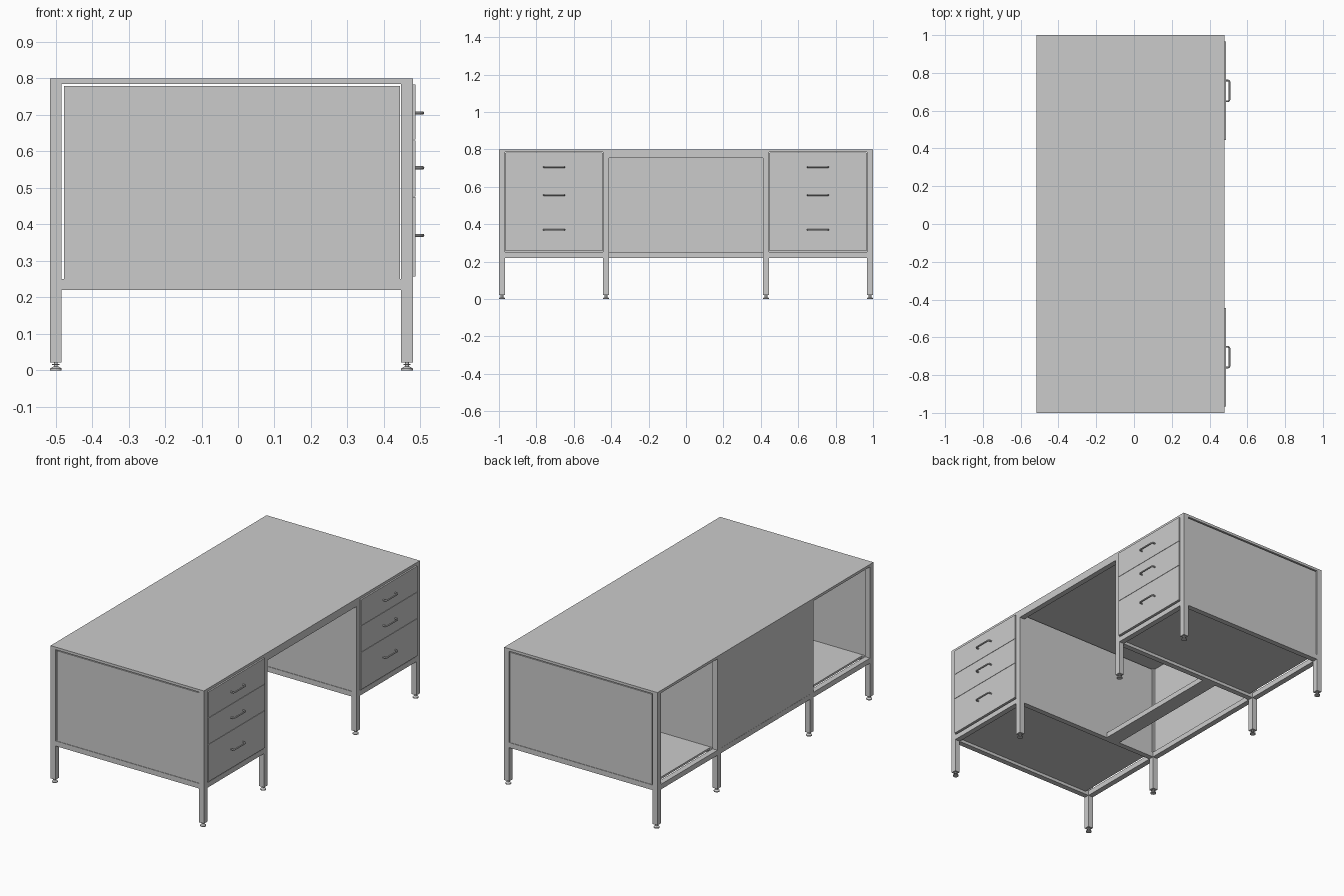
import bpy, bmesh, math

if "Cube" in bpy.data.objects:
    bpy.data.objects.remove(bpy.data.objects["Cube"])

XB, XF = -0.515, 0.479      # back and front of the frame
T = 0.032                   # square tube size


def box(name, x0, x1, y0, y1, z0, z1):
    y0, y1 = min(y0, y1), max(y0, y1)
    me = bpy.data.meshes.new(name)
    bm = bmesh.new()
    bmesh.ops.create_cube(bm, size=1)
    for v in bm.verts:
        v.co = ((x0 + x1) / 2 + v.co.x * (x1 - x0),
                (y0 + y1) / 2 + v.co.y * (y1 - y0),
                (z0 + z1) / 2 + v.co.z * (z1 - z0))
    bm.to_mesh(me)
    bm.free()
    ob = bpy.data.objects.new(name, me)
    bpy.context.collection.objects.link(ob)
    return ob


def smooth(ob):
    bpy.ops.object.select_all(action='DESELECT')
    ob.select_set(True)
    bpy.context.view_layer.objects.active = ob
    bpy.ops.object.shade_smooth_by_angle()


def foot(name, x, y):
    # lathe-turned levelling foot
    prof = [(0, 0), (0.016, 0), (0.016, 0.005), (0.008, 0.010), (0.005, 0.011),
            (0.005, 0.014), (0.010, 0.014), (0.010, 0.018), (0.005, 0.018), (0.005, 0.024)]
    bm = bmesh.new()
    vs = [bm.verts.new((r, 0, z)) for r, z in prof]
    es = [bm.edges.new(p) for p in zip(vs, vs[1:])]
    bmesh.ops.spin(bm, geom=vs + es, axis=(0, 0, 1), cent=(0, 0, 0),
                   angle=math.tau, steps=24)
    bmesh.ops.remove_doubles(bm, verts=bm.verts, dist=1e-5)
    bmesh.ops.recalc_face_normals(bm, faces=bm.faces)
    me = bpy.data.meshes.new(name)
    bm.to_mesh(me)
    bm.free()
    ob = bpy.data.objects.new(name, me)
    ob.location = (x, y, 0)
    bpy.context.collection.objects.link(ob)
    smooth(ob)


def handle(name, y, z):
    # bent round bar with rounded corners
    x0, x1, h, r = 0.484, 0.506, 0.055, 0.010
    pts = [(x0, -h)]
    for cy, a0 in ((-h + r, -90), (h - r, 0)):
        for i in range(5):
            a = math.radians(a0 + 22.5 * i)
            pts.append((x1 - r + r * math.cos(a), cy + r * math.sin(a)))
    pts.append((x0, h))
    cu = bpy.data.curves.new(name, 'CURVE')
    cu.dimensions = '3D'
    cu.bevel_depth = 0.0045
    cu.bevel_resolution = 3
    cu.use_fill_caps = True
    sp = cu.splines.new('POLY')
    sp.points.add(len(pts) - 1)
    for p, (px, py) in zip(sp.points, pts):
        p.co = (px, y + py, z, 1)
    ob = bpy.data.objects.new(name, cu)
    bpy.context.collection.objects.link(ob)
    bpy.ops.object.select_all(action='DESELECT')
    ob.select_set(True)
    bpy.context.view_layer.objects.active = ob
    bpy.ops.object.convert(target='MESH')
    smooth(bpy.context.view_layer.objects.active)


# Table top
box("table_top", XB, XF, -1, 1, 0.785, 0.80)

for s, side in ((-1, "left"), (1, "right")):
    # Legs and feet
    for ya, ename in ((0.968, "outer"), (0.412, "inner")):
        for xa, fname in ((XB, "back"), (XF - T, "front")):
            nm = f"{side}_{ename}_{fname}"
            box(nm + "_leg", xa, xa + T, s * ya, s * (ya + T), 0.022, 0.785)
            foot(nm + "_foot", xa + T / 2, s * (ya + T / 2))
        # Bottom side rails
        box(f"{side}_{ename}_side_rail", XB + T, XF - T, s * ya, s * (ya + T), 0.22, 0.25)

    # Bottom front rail and pedestal floor
    box(f"{side}_front_rail", XF - T, XF, s * 0.444, s * 0.968, 0.22, 0.25)
    box(f"{side}_back_rail", XB, XB + T, s * 0.444, s * 0.968, 0.22, 0.25)
    box(f"{side}_floor", XB + T + 0.02, XF - T, s * 0.444, s * 0.968, 0.238, 0.25)

    # Side panels set between the legs with a shadow gap
    box(f"{side}_outer_panel", XB + T + 0.006, XF - T - 0.003,
        s * 0.980, s * 0.997, 0.25, 0.779)
    box(f"{side}_inner_panel", XB + T + 0.006, XF - T - 0.003,
        s * 0.415, s * 0.432, 0.25, 0.779)

    # Divider between drawers and rear shelf space
    box(f"{side}_divider", -0.13, -0.115, s * 0.432, s * 0.980, 0.25, 0.779)

    # Drawer fronts with handles
    for i, (z0, z1, zh) in enumerate(((0.257, 0.475, 0.37), (0.477, 0.630, 0.555),
                                      (0.632, 0.783, 0.705))):
        box(f"{side}_drawer_front_{i + 1}", 0.466, 0.486, s * 0.446, s * 0.966, z0, z1)
        handle(f"{side}_drawer_handle_{i + 1}", s * 0.705, zh)

# Kneehole: top rail, modesty panel, lower back rail and footrest
box("kneehole_top_rail", XF - T, XF, -0.412, 0.412, 0.755, 0.785)
box("modesty_panel", XB + 0.001, XB + 0.018, -0.412, 0.412, 0.25, 0.785)
box("kneehole_back_rail", XB, XB + T, -0.412, 0.412, 0.22, 0.25)
box("footrest_bar", -0.24, -0.15, -0.412, 0.412, 0.22, 0.25)
